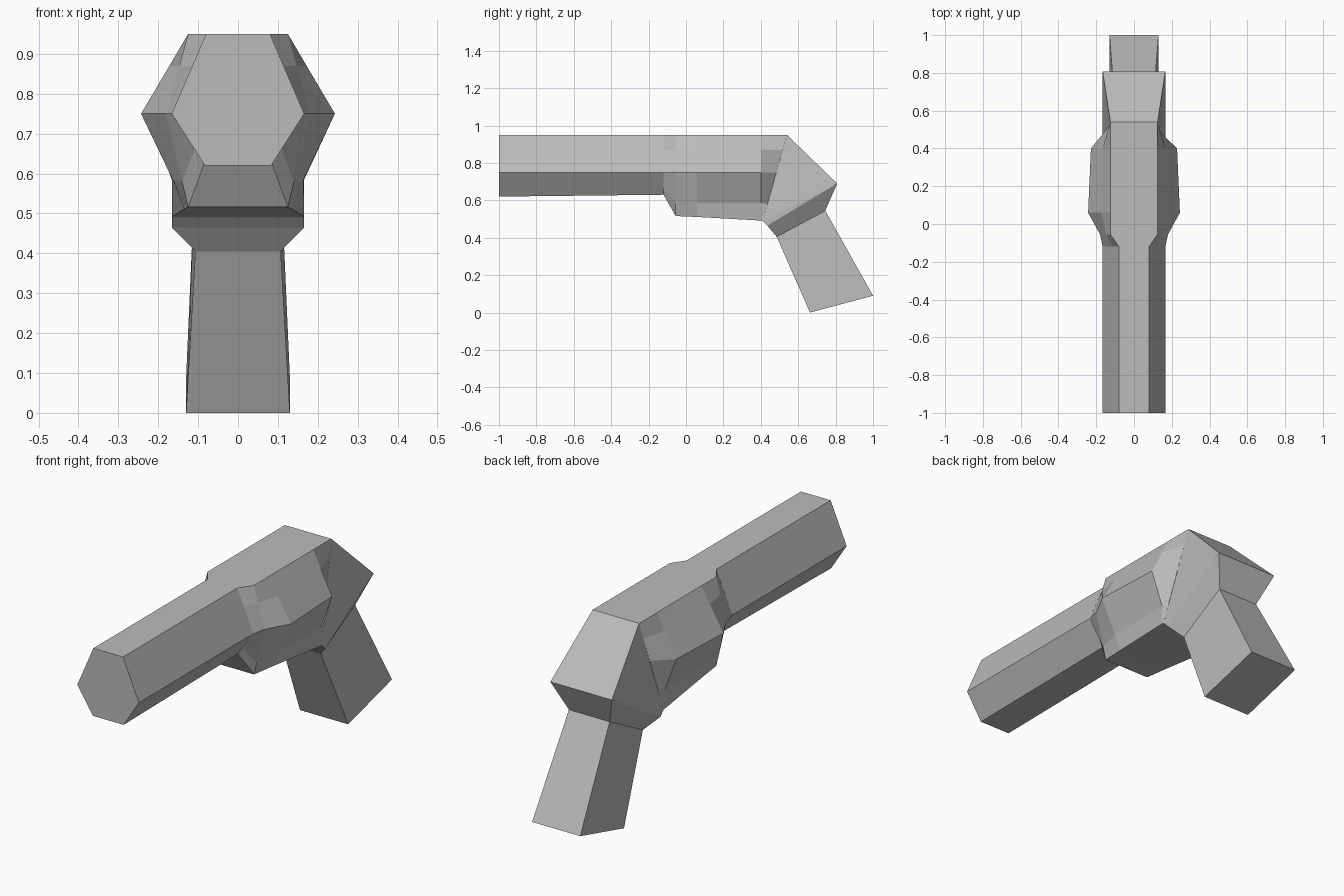
import bpy
import bmesh

if "Cube" in bpy.data.objects:
    bpy.data.objects.remove(bpy.data.objects["Cube"])

grey = bpy.data.materials.new("plain grey")
grey.diffuse_color = (0.5, 0.5, 0.5, 1)
grey.use_nodes = True
grey.node_tree.nodes["Principled BSDF"].inputs["Base Color"].default_value = grey.diffuse_color


def loft(name, sections, cap_start=False, cap_end=False):
    """Skin between half sections of (x, y, z) points, mirrored across x = 0."""
    bm = bmesh.new()
    rings = []
    for half in sections:
        ring = half + [(-x, y, z) for x, y, z in reversed(half)]
        rings.append([bm.verts.new(p) for p in ring])
    n = len(rings[0])
    for a, b in zip(rings, rings[1:]):
        for i in range(n):
            j = (i + 1) % n
            bm.faces.new((a[i], a[j], b[j], b[i]))
    if cap_start:
        bm.faces.new(rings[0])
    if cap_end:
        bm.faces.new(rings[-1])
    bmesh.ops.remove_doubles(bm, verts=bm.verts, dist=0.0005)
    bmesh.ops.recalc_face_normals(bm, faces=bm.faces)
    mesh = bpy.data.meshes.new(name)
    bm.to_mesh(mesh)
    bm.free()
    mesh.materials.append(grey)
    obj = bpy.data.objects.new(name, mesh)
    bpy.context.collection.objects.link(obj)
    return obj


def at_y(y, points):
    return [(x, y, z) for x, z in points]


# Six-sided barrel
loft("barrel", [
    at_y(-1.0, [(0.08, 0.95), (0.166, 0.75), (0.083, 0.62)]),
    at_y(-0.12, [(0.08, 0.95), (0.166, 0.75), (0.083, 0.63)]),
], cap_start=True)

# Frame swelling out into the cylinder, then closing onto the rear block
loft("frame", [
    at_y(-0.12, [(0.08, 0.95), (0.114, 0.87), (0.166, 0.75), (0.107, 0.664), (0.083, 0.63)]),
    at_y(-0.055, [(0.125, 0.95), (0.147, 0.87), (0.18, 0.75), (0.14, 0.58), (0.125, 0.516)]),
    at_y(0.06, [(0.125, 0.95), (0.172, 0.87), (0.243, 0.75), (0.164, 0.585), (0.135, 0.511)]),
    at_y(0.40, [(0.125, 0.95), (0.166, 0.87), (0.228, 0.75), (0.166, 0.585), (0.166, 0.492)]),
    [(0.125, 0.54, 0.95), (0.132, 0.517, 0.87), (0.143, 0.483, 0.75),
     (0.158, 0.435, 0.58), (0.166, 0.41, 0.49)],
])

# Wedge-shaped rear block with a tapered collar
collar = [(0.107, 0.485, 0.405), (0.11, 0.745, 0.545)]
loft("rear_block", [
    [(0.125, 0.54, 0.95), (0.125, 0.54, 0.95)],
    [(0.166, 0.41, 0.49), (0.166, 0.808, 0.69)],
    [(0.166, 0.435, 0.465), (0.166, 0.808, 0.69)],
    collar,
])

# Raked handle
loft("handle", [
    collar,
    [(0.13, 0.663, 0.0), (0.13, 1.0, 0.09)],
], cap_end=True)
